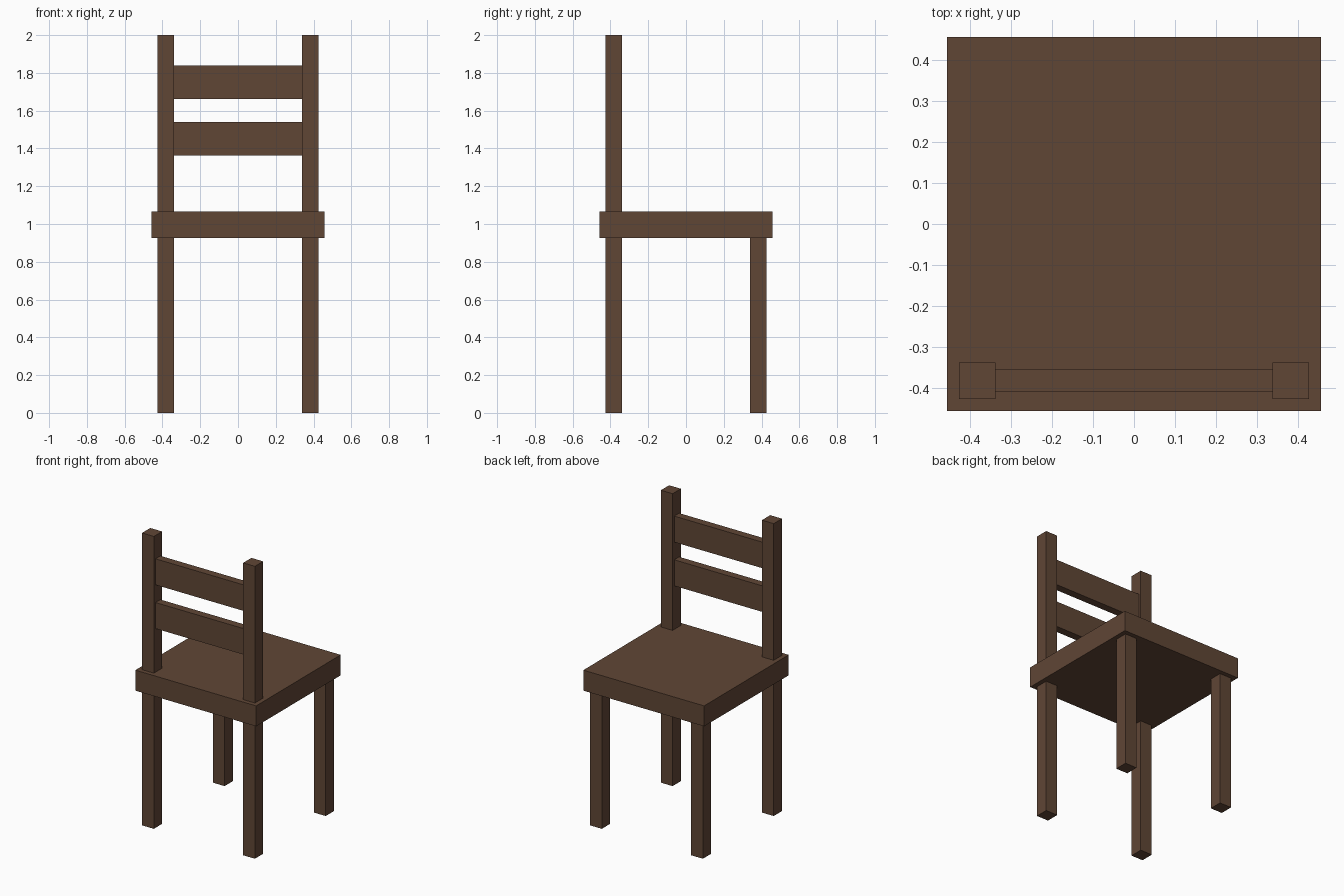
import bpy

if "Cube" in bpy.data.objects:
    bpy.data.objects.remove(bpy.data.objects["Cube"])

wood = bpy.data.materials.new("brown_wood")
wood.diffuse_color = (0.117, 0.061, 0.036, 1)
wood.use_nodes = True
wood.node_tree.nodes["Principled BSDF"].inputs["Base Color"].default_value = wood.diffuse_color


def box(name, lo, hi):
    """Axis-aligned box between two opposite corners."""
    bpy.ops.mesh.primitive_cube_add(size=1, location=[(a + b) / 2 for a, b in zip(lo, hi)])
    ob = bpy.context.object
    ob.name = name
    ob.scale = [b - a for a, b in zip(lo, hi)]
    bpy.ops.object.transform_apply(location=False, rotation=False, scale=True)
    ob.data.materials.append(wood)
    return ob


SEAT_LOW, SEAT_TOP = 0.925, 1.065
INNER, OUTER = 0.338, 0.427   # leg extents from the centre

# Seat slab
box("seat", (-0.457, -0.457, SEAT_LOW), (0.457, 0.457, SEAT_TOP))

# Four legs, and the two backrest posts above the seat
for side, x0, x1 in (("left", -OUTER, -INNER), ("right", INNER, OUTER)):
    box("rest_side_leg_" + side, (x0, -OUTER, 0), (x1, -INNER, SEAT_LOW))
    box("open_side_leg_" + side, (x0, INNER, 0), (x1, OUTER, SEAT_LOW))
    box("backrest_post_" + side, (x0, -OUTER, SEAT_TOP), (x1, -INNER, 2))

# Two horizontal slats between the posts
for name, z0, z1 in (("lower_slat", 1.363, 1.541), ("upper_slat", 1.662, 1.84)):
    box(name, (-INNER, -0.409, z0), (INNER, -0.356, z1))
